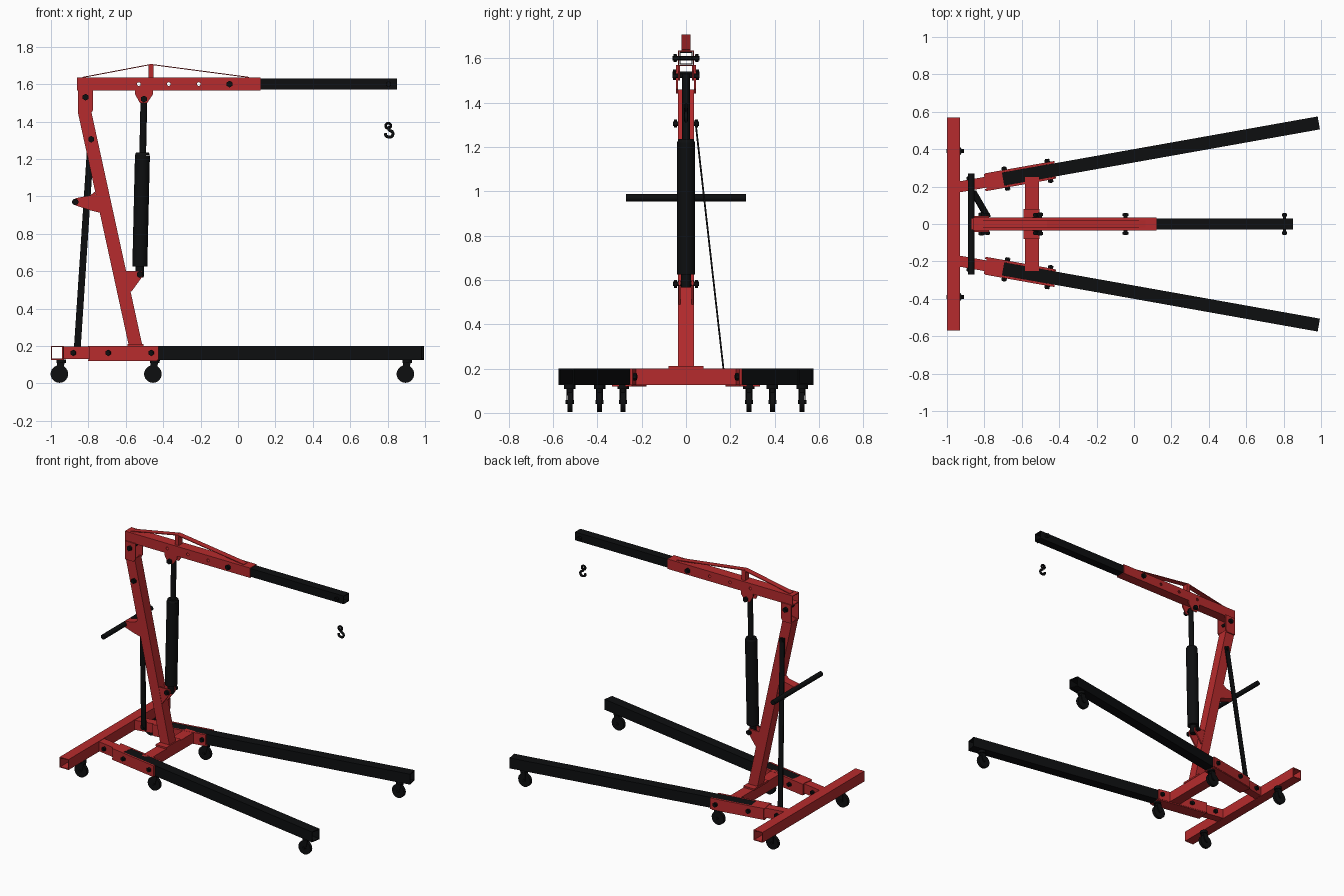
import bpy, bmesh, math
from mathutils import Vector

if "Cube" in bpy.data.objects:
    bpy.data.objects.remove(bpy.data.objects["Cube"], do_unlink=True)


def material(name, rgb):
    m = bpy.data.materials.new(name)
    m.use_nodes = True
    m.diffuse_color = (*rgb, 1)
    b = m.node_tree.nodes["Principled BSDF"]
    b.inputs["Base Color"].default_value = (*rgb, 1)
    b.inputs["Roughness"].default_value = 0.6
    return m


RED = material("red paint", (0.47, 0.024, 0.026))
BLACK = material("black paint", (0.004, 0.0045, 0.005))
rounded = []


def finish(name, bm, mat):
    bmesh.ops.recalc_face_normals(bm, faces=bm.faces)
    me = bpy.data.meshes.new(name)
    bm.to_mesh(me)
    bm.free()
    me.materials.append(mat)
    ob = bpy.data.objects.new(name, me)
    bpy.context.collection.objects.link(ob)
    return ob


def bar(name, p0, p1, w, h, mat, wall=0, hint=(0, 0, 1)):
    """Box bar, or open square tube if wall is given, from p0 to p1."""
    p0, p1 = Vector(p0), Vector(p1)
    d = (p1 - p0).normalized()
    side = Vector(hint).cross(d).normalized()
    up = d.cross(side)
    bm = bmesh.new()

    def ring(p, a, b):
        return [bm.verts.new(p + side * i * a / 2 + up * j * b / 2)
                for i, j in ((1, 1), (-1, 1), (-1, -1), (1, -1))]

    def skin(r, s):
        for i in range(4):
            k = (i + 1) % 4
            bm.faces.new((r[i], r[k], s[k], s[i]))

    a, b = ring(p0, w, h), ring(p1, w, h)
    skin(a, b)
    if wall:
        c, e = ring(p0, w - 2 * wall, h - 2 * wall), ring(p1, w - 2 * wall, h - 2 * wall)
        skin(c, e)
        skin(a, c)
        skin(b, e)
    else:
        bm.faces.new(a)
        bm.faces.new(b)
    return finish(name, bm, mat)


def plate(name, outline, y0, y1, mat):
    """Outline in x and z, extruded from y0 to y1."""
    bm = bmesh.new()
    f = bm.faces.new([bm.verts.new((x, y0, z)) for x, z in outline])
    ext = bmesh.ops.extrude_face_region(bm, geom=[f])["geom"]
    bmesh.ops.translate(bm, vec=(0, y1 - y0, 0),
                        verts=[v for v in ext if isinstance(v, bmesh.types.BMVert)])
    return finish(name, bm, mat)


def plate_pair(name, outline, inner, outer, mat):
    for s, tag in ((1, "left"), (-1, "right")):
        plate(f"{name}_{tag}", outline, s * inner, s * outer, mat)


def rod(name, p0, p1, r, mat, seg=24, r2=None):
    p0, p1 = Vector(p0), Vector(p1)
    bm = bmesh.new()
    bmesh.ops.create_cone(bm, cap_ends=True, segments=seg, radius1=r,
                          radius2=r if r2 is None else r2, depth=(p1 - p0).length)
    ob = finish(name, bm, mat)
    ob.location = (p0 + p1) / 2
    ob.rotation_euler = (p1 - p0).to_track_quat("Z", "Y").to_euler()
    if seg > 8:
        rounded.append(ob)
    return ob


def bolt(name, centre, half, axis=(0, 1, 0), r=0.018):
    c, a = Vector(centre), Vector(axis)
    rod(name, c - a * half, c + a * half, r * 0.55, BLACK, 12)
    for s, tag in ((1, "nut"), (-1, "head")):
        rod(f"{name}_{tag}", c + a * s * (half - 0.018), c + a * s * (half - 0.003), r, BLACK, 6)


# Base frame
MID = 0.163
bar("rear_beam", (-0.965, -0.57, MID), (-0.965, 0.57, MID), 0.07, 0.074, RED, 0.006)
bar("cross_beam", (-0.545, -0.25, MID), (-0.545, 0.25, MID), 0.074, 0.074, RED, 0.006)
bar("mast_foot", (-0.548, -0.08, 0.205), (-0.548, 0.08, 0.205), 0.085, 0.012, RED)


def caster(name, x, y):
    rod(name + "_mount", (x + 0.01, y, 0.108), (x + 0.01, y, 0.127), 0.026, BLACK, 16)
    rod(name + "_neck", (x + 0.006, y, 0.08), (x + 0.01, y, 0.11), 0.014, BLACK, 12)
    rod(name + "_wheel", (x, y - 0.011, 0.05), (x, y + 0.011, 0.05), 0.047, BLACK, 28)
    rod(name + "_axle", (x, y - 0.019, 0.05), (x, y + 0.019, 0.05), 0.009, BLACK, 12)
    fork = [(x - 0.012, 0.045), (x + 0.012, 0.045), (x + 0.028, 0.108), (x - 0.012, 0.108)]
    plate_pair(name + "_fork", fork, 0.012, 0.016, BLACK)
    for tag in ("left", "right"):
        bpy.data.objects[f"{name}_fork_{tag}"].location.y = y


# Splayed legs with their stubs, sockets, bolts and casters
for s, side in ((1, "left"), (-1, "right")):
    def on_leg(x, off=0.0, z=MID):
        return Vector((x, s * (0.24 + (x + 0.7) * 0.178 + off), z))

    across = Vector((-0.175 * s, 0.985, 0))
    bar(f"{side}_leg", on_leg(-0.705), on_leg(0.988), 0.07, 0.074, BLACK, 0.006)
    bar(f"{side}_leg_stub", on_leg(-0.935), on_leg(-0.7), 0.058, 0.068, RED, 0.006)
    for off, tag in ((0.042, "outer"), (-0.042, "inner")):
        bar(f"{side}_socket_{tag}_plate", on_leg(-0.795, off), on_leg(-0.425, off), 0.012, 0.076, RED)
    bar(f"{side}_socket_floor", on_leg(-0.795, 0, 0.123), on_leg(-0.425, 0, 0.123), 0.09, 0.008, RED)
    bar(f"{side}_socket_top", on_leg(-0.795, 0, 0.198), on_leg(-0.7, 0, 0.198), 0.09, 0.006, RED)
    for x, half in ((-0.875, 0.047), (-0.685, 0.065), (-0.455, 0.065)):
        bolt(f"{side}_leg_bolt", on_leg(x), half, across, 0.016)
    caster(f"{side}_front_caster", 0.895, s * 0.524)
    caster(f"{side}_middle_caster", -0.455, s * 0.284)
    caster(f"{side}_rear_caster", -0.955, s * 0.39)

# Mast and its head
bar("mast", (-0.545, 0, 0.19), (-0.82, 0, 1.45), 0.072, 0.071, RED, 0.006, (1, 0, 0))
head = [(-0.856, 1.44), (-0.79, 1.44), (-0.775, 1.46), (-0.775, 1.57), (-0.856, 1.57)]
plate_pair("mast_head", head, 0.036, 0.044, RED)
bolt("mast_head_bolt", (-0.815, 0, 1.53), 0.062)
bolt("brace_top_bolt", (-0.785, 0, 1.305), 0.058)

# Brace bar on the left side
bar("brace", (-0.862, 0.175, 0.145), (-0.785, 0.042, 1.32), 0.008, 0.036, BLACK, 0, (1, 0, 0))

# Push handle
gusset = [(-0.885, 0.965), (-0.868, 0.99), (-0.79, 1.005), (-0.765, 1.025),
          (-0.73, 0.91), (-0.79, 0.925), (-0.865, 0.95)]
plate("handle_bracket", gusset, -0.03, 0.03, RED)
rod("push_handle", (-0.87, -0.27, 0.97), (-0.87, 0.27, 0.97), 0.017, BLACK)

# Boom with adjustment holes, and its sliding extension
boom = bar("boom", (-0.862, 0, 1.6), (0.12, 0, 1.6), 0.072, 0.07, RED, 0.005)
for x in (-0.53, -0.37, -0.21):
    cutter = rod("hole_cutter", (x, -0.1, 1.6), (x, 0.1, 1.6), 0.01, RED, 12)
    rounded.remove(cutter)
    cutter.hide_render = True
    mod = boom.modifiers.new("hole", "BOOLEAN")
    mod.operation, mod.object, mod.solver = "DIFFERENCE", cutter, "EXACT"
    bpy.context.view_layer.objects.active = boom
    bpy.ops.object.modifier_apply(modifier=mod.name)
    bpy.data.objects.remove(cutter, do_unlink=True)
bar("boom_extension", (-0.1, 0, 1.6), (0.85, 0, 1.6), 0.06, 0.058, BLACK, 0.005)
bolt("extension_bolt", (-0.045, 0, 1.6), 0.06)
bolt("tip_bolt", (0.805, 0, 1.6), 0.058, r=0.016)

# Truss strap over the boom
bar("truss_post", (-0.465, 0, 1.63), (-0.465, 0, 1.703), 0.04, 0.028, RED, 0, (1, 0, 0))
bar("truss_strap_rear", (-0.83, 0, 1.636), (-0.465, 0, 1.705), 0.04, 0.005, RED)
bar("truss_strap_front", (-0.465, 0, 1.705), (0.06, 0, 1.636), 0.04, 0.005, RED)

# Lifting ram with its brackets
upper = [(-0.55, 1.57), (-0.55, 1.545), (-0.525, 1.5), (-0.485, 1.5), (-0.455, 1.545), (-0.455, 1.57)]
plate_pair("ram_upper_bracket", upper, 0.028, 0.036, RED)
lower = [(-0.625, 0.6), (-0.515, 0.6), (-0.508, 0.575), (-0.57, 0.49), (-0.6, 0.49)]
plate_pair("ram_lower_bracket", lower, 0.024, 0.034, RED)
bolt("ram_upper_bolt", (-0.503, 0, 1.52), 0.062)
bolt("ram_lower_bolt", (-0.525, 0, 0.582), 0.058)
rod("ram_piston", (-0.51, 0, 1.2), (-0.503, 0, 1.53), 0.018, BLACK)
rod("ram_cylinder", (-0.525, 0, 0.625), (-0.511, 0, 1.22), 0.04, BLACK)
rod("ram_collar", (-0.511, 0, 1.22), (-0.511, 0, 1.235), 0.04, BLACK, 24, 0.034)
rod("ram_lug", (-0.526, 0, 0.565), (-0.525, 0, 0.63), 0.022, BLACK)

# Hook hanging below the tip
curve = bpy.data.curves.new("hook", "CURVE")
curve.dimensions = "3D"
curve.bevel_depth, curve.bevel_resolution, curve.use_fill_caps = 0.008, 2, True
path = [(0.805, 1.375), (0.808, 1.355), (0.826, 1.343), (0.824, 1.322),
        (0.806, 1.317), (0.791, 1.325), (0.789, 1.338)]
spline = curve.splines.new("BEZIER")
spline.bezier_points.add(len(path) - 1)
for p, (x, z) in zip(spline.bezier_points, path):
    p.co = (x, 0, z)
    p.handle_left_type = p.handle_right_type = "AUTO"
curve.materials.append(BLACK)
bpy.context.collection.objects.link(bpy.data.objects.new("hook", curve))
bpy.ops.mesh.primitive_torus_add(major_radius=0.014, minor_radius=0.007, major_segments=20,
                                 minor_segments=8, location=(0.803, 0, 1.377),
                                 rotation=(math.pi / 2, 0, 0))
eye = bpy.context.object
eye.name = "hook_eye"
eye.data.materials.append(BLACK)
rounded.append(eye)

# Smooth the round parts, keeping rims sharp
bpy.ops.object.select_all(action="DESELECT")
for ob in rounded:
    ob.select_set(True)
bpy.context.view_layer.objects.active = eye
bpy.ops.object.shade_smooth_by_angle(angle=math.radians(40))
